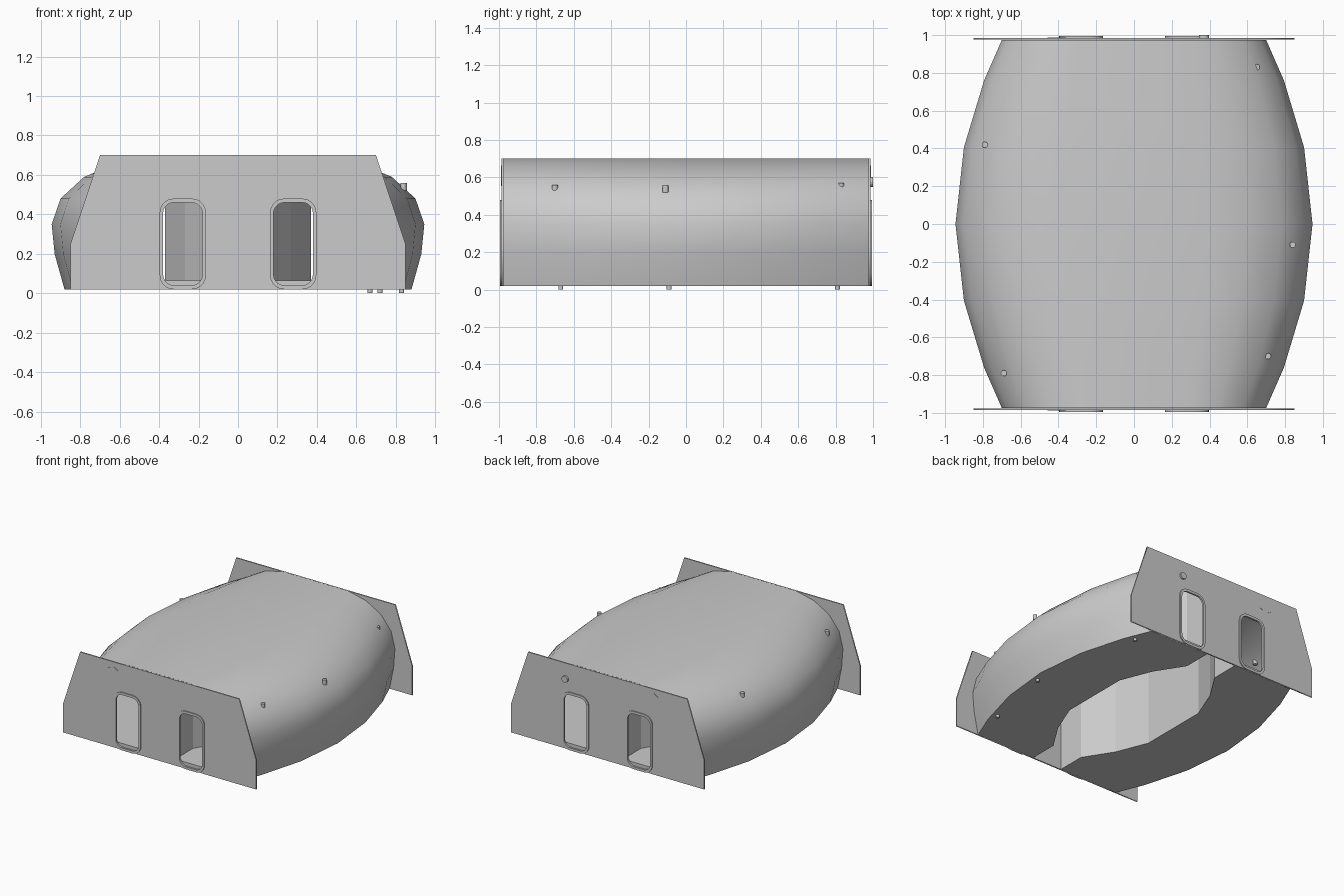
import bpy, bmesh
from math import sin, cos, pi

if "Cube" in bpy.data.objects:
    bpy.data.objects.remove(bpy.data.objects["Cube"])

# Cross-section of the hull (half, x/z) and its width along y
SECTION = [(.88, .02), (.93, .20), (.945, .35), (.90, .48), (.78, .59), (.60, .665), (.39, .70)]
PLAN = [(-.975, .74), (-.76, .84), (-.405, .953), (0, 1), (.405, .953), (.76, .84), (.975, .74)]
# Inner edge of the underside (x/y)
INNER = [(.13, -.975), (.13, -.75), (.27, -.53), (.37, -.28),
         (.37, .28), (.27, .53), (.13, .75), (.13, .975)]


def finish(name, bm, mirror=False, angle=None):
    bmesh.ops.recalc_face_normals(bm, faces=bm.faces)
    me = bpy.data.meshes.new(name)
    bm.to_mesh(me)
    bm.free()
    ob = bpy.data.objects.new(name, me)
    bpy.context.collection.objects.link(ob)
    if mirror:
        ob.modifiers.new("mirror", 'MIRROR')
    if angle:
        bpy.ops.object.select_all(action='DESELECT')
        ob.select_set(True)
        bpy.context.view_layer.objects.active = ob
        bpy.ops.object.shade_smooth_by_angle(angle=angle)
    return ob


def loft(name, rows, mirror=False, angle=None):
    bm = bmesh.new()
    vs = [[bm.verts.new(p) for p in row] for row in rows]
    for a, b in zip(vs, vs[1:]):
        for i in range(len(a) - 1):
            bm.faces.new((a[i], a[i + 1], b[i + 1], b[i]))
    return finish(name, bm, mirror, angle)


def plate(name, outlines, y, half):
    """Flat x/z shape with holes, thickened along y."""
    cu = bpy.data.curves.new(name, 'CURVE')
    cu.dimensions = '2D'
    cu.fill_mode = 'BOTH'
    cu.extrude = half
    for pts in outlines:
        sp = cu.splines.new('POLY')
        sp.points.add(len(pts) - 1)
        for p, (x, z) in zip(sp.points, pts):
            p.co = (x, z, 0, 1)
        sp.use_cyclic_u = True
    ob = bpy.data.objects.new(name, cu)
    ob.location.y = y
    ob.rotation_euler.x = pi / 2
    bpy.context.collection.objects.link(ob)
    bpy.ops.object.select_all(action='DESELECT')
    ob.select_set(True)
    bpy.context.view_layer.objects.active = ob
    bpy.ops.object.convert(target='MESH')


def rounded(cx, cz, w, h, r):
    pts = []
    for k, (sx, sz) in enumerate([(1, 1), (-1, 1), (-1, -1), (1, -1)]):
        for i in range(6):
            a = (k + i / 5) * pi / 2
            pts.append((cx + sx * (w - r) + r * cos(a), cz + sz * (h - r) + r * sin(a)))
    return pts


def stud(name, loc, r, depth, sides=12, rot=(0, 0, 0)):
    bpy.ops.mesh.primitive_cylinder_add(vertices=sides, radius=r, depth=depth, location=loc, rotation=rot)
    bpy.context.object.name = name


# Barrel shaped hull, open at both ends
full = SECTION + [(-x, z) for x, z in reversed(SECTION)]
loft("hull_shell", [[(x * s, y, z) for x, z in full] for y, s in PLAN], angle=.6)

# Underside bands, left and right
bm = bmesh.new()
pts = [(.88 * s - .002, y) for y, s in PLAN] + list(reversed(INNER))
face = bm.faces.new([bm.verts.new((x, y, .02)) for x, y in pts])
up = bmesh.ops.extrude_face_region(bm, geom=[face], use_keep_orig=True)
bmesh.ops.translate(bm, vec=(0, 0, .045), verts=[v for v in up["geom"] if isinstance(v, bmesh.types.BMVert)])
finish("floor_band", bm, mirror=True)

# Faceted inner walls
loft("inner_wall", [[(x, y, z) for z in (.02, .695)] for x, y in INNER], mirror=True)

# End plates with window frames
for side, s in (("front", -1), ("back", 1)):
    outer = [(-.85, .02), (.85, .02), (.85, .25), (.70, .70), (-.70, .70), (-.85, .25)]
    wins = [rounded(cx, .25, .105, .215, .06) for cx in (-.28, .28)]
    plate(side + "_plate", [outer] + wins, s * .981, .005)
    for n, cx in enumerate((-.28, .28)):
        plate(f"{side}_window_frame_{n}",
              [rounded(cx, .25, .117, .23, .07), rounded(cx, .25, .10, .21, .055)], s * .987, .007)
    # Flush hexagonal cap
    stud(side + "_hex_cap", (-.41, s * .985, .61), .055, .006, 6, (pi / 2, 0, 0))
stud("back_port", (.37, .99, .575), .026, .02, 16, (pi / 2, 0, 0))

# Small studs on the hull and below it
for n, (x, y, z) in enumerate([(.84, -.11, .54), (.71, -.70, .54), (.65, .83, .55),
                               (-.79, .42, .54), (-.69, -.79, .545)]):
    stud(f"hull_stud_{n}", (x, y, z), .016, .04)
for n, (x, y) in enumerate([(.72, -.67), (.83, -.09), (.67, .81)]):
    stud(f"base_stud_{n}", (x, y, .013), .013, .026)
